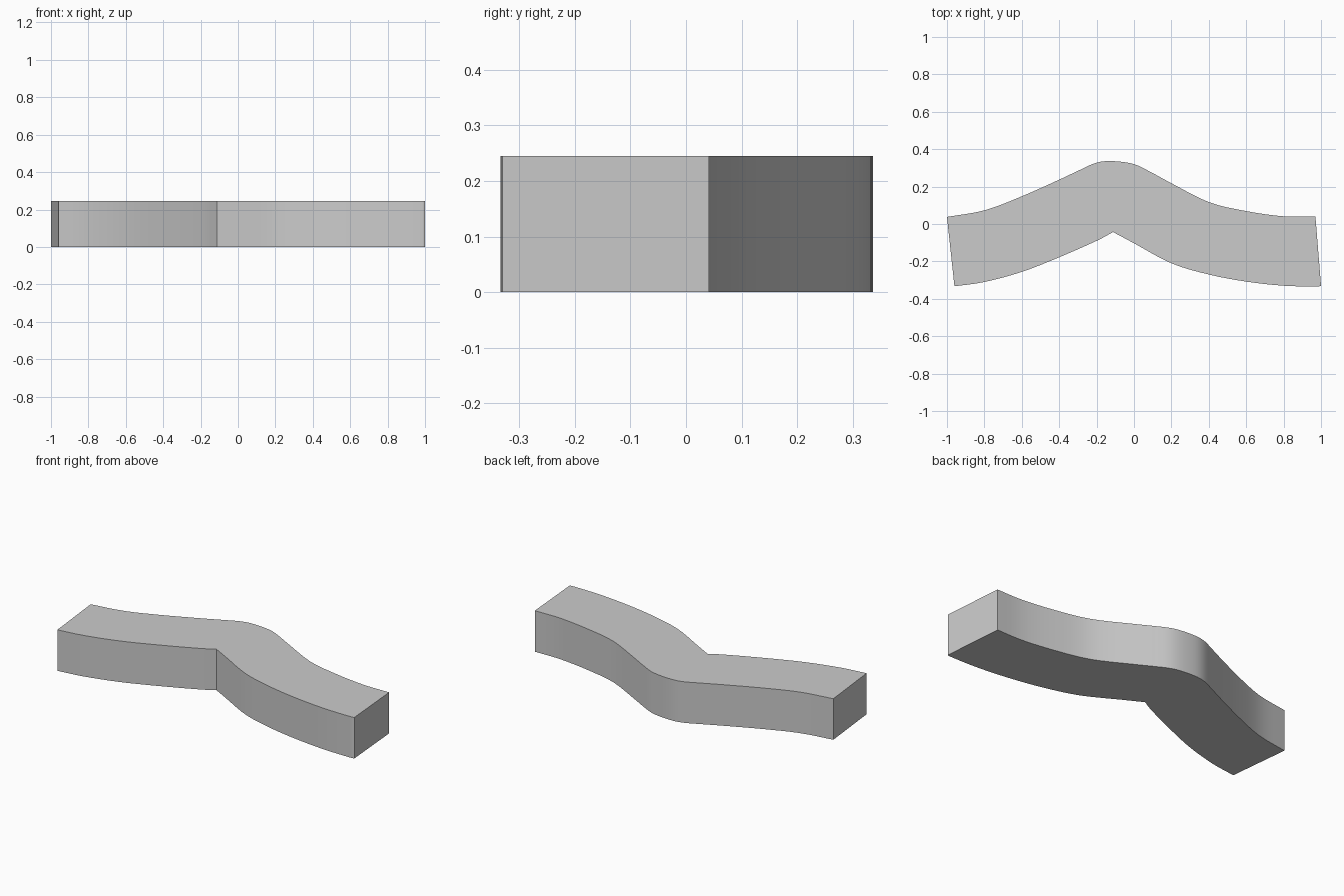
import bpy, bmesh
from mathutils import Vector

if "Cube" in bpy.data.objects:
    bpy.data.objects.remove(bpy.data.objects["Cube"])

HEIGHT = 0.245


def smooth_path(pts, steps=4):
    """Catmull-Rom curve through 2D points."""
    p = [Vector(q) for q in pts]
    p = [2 * p[0] - p[1]] + p + [2 * p[-1] - p[-2]]
    out = []
    for a, b, c, d in zip(p, p[1:], p[2:], p[3:]):
        for i in range(steps):
            t = i / steps
            out.append(0.5 * (2 * b + (c - a) * t + (2 * a - 5 * b + 4 * c - d) * t**2
                              + (3 * b - a - 3 * c + d) * t**3))
    return out + [p[-2]]


# Front edge in two runs meeting at the sharp inner corner, then the back edge
front_left = [(-0.96, -0.333), (-0.8, -0.31), (-0.6, -0.256), (-0.4, -0.178),
              (-0.2, -0.09), (-0.112, -0.043)]
front_right = [(-0.112, -0.043), (0, -0.103), (0.2, -0.21), (0.4, -0.27),
               (0.6, -0.308), (0.8, -0.33), (0.97, -0.334), (1.0, -0.33)]
back = [(0.97, 0.041), (0.8, 0.041), (0.6, 0.069), (0.4, 0.117), (0.2, 0.218),
        (0.1, 0.272), (0, 0.32), (-0.11, 0.336), (-0.2, 0.328), (-0.3, 0.284),
        (-0.4, 0.237), (-0.6, 0.148), (-0.8, 0.073), (-1.0, 0.038)]
outline = smooth_path(front_left)[:-1] + smooth_path(front_right) + smooth_path(back)

# Extrude the outline into a solid bent bar
bm = bmesh.new()
base = bm.faces.new([bm.verts.new((v.x, v.y, 0)) for v in outline])
ext = bmesh.ops.extrude_face_region(bm, geom=[base], use_keep_orig=True)
top = [g for g in ext["geom"] if isinstance(g, bmesh.types.BMVert)]
bmesh.ops.translate(bm, verts=top, vec=(0, 0, HEIGHT))
bmesh.ops.recalc_face_normals(bm, faces=bm.faces)
mesh = bpy.data.meshes.new("bent_bar")
bm.to_mesh(mesh)
bm.free()
bar = bpy.data.objects.new("bent_bar", mesh)
bpy.context.collection.objects.link(bar)

# Smooth curved walls, crisp corners and rims
bpy.context.view_layer.objects.active = bar
bar.select_set(True)
bpy.ops.object.shade_smooth_by_angle(angle=0.5)
